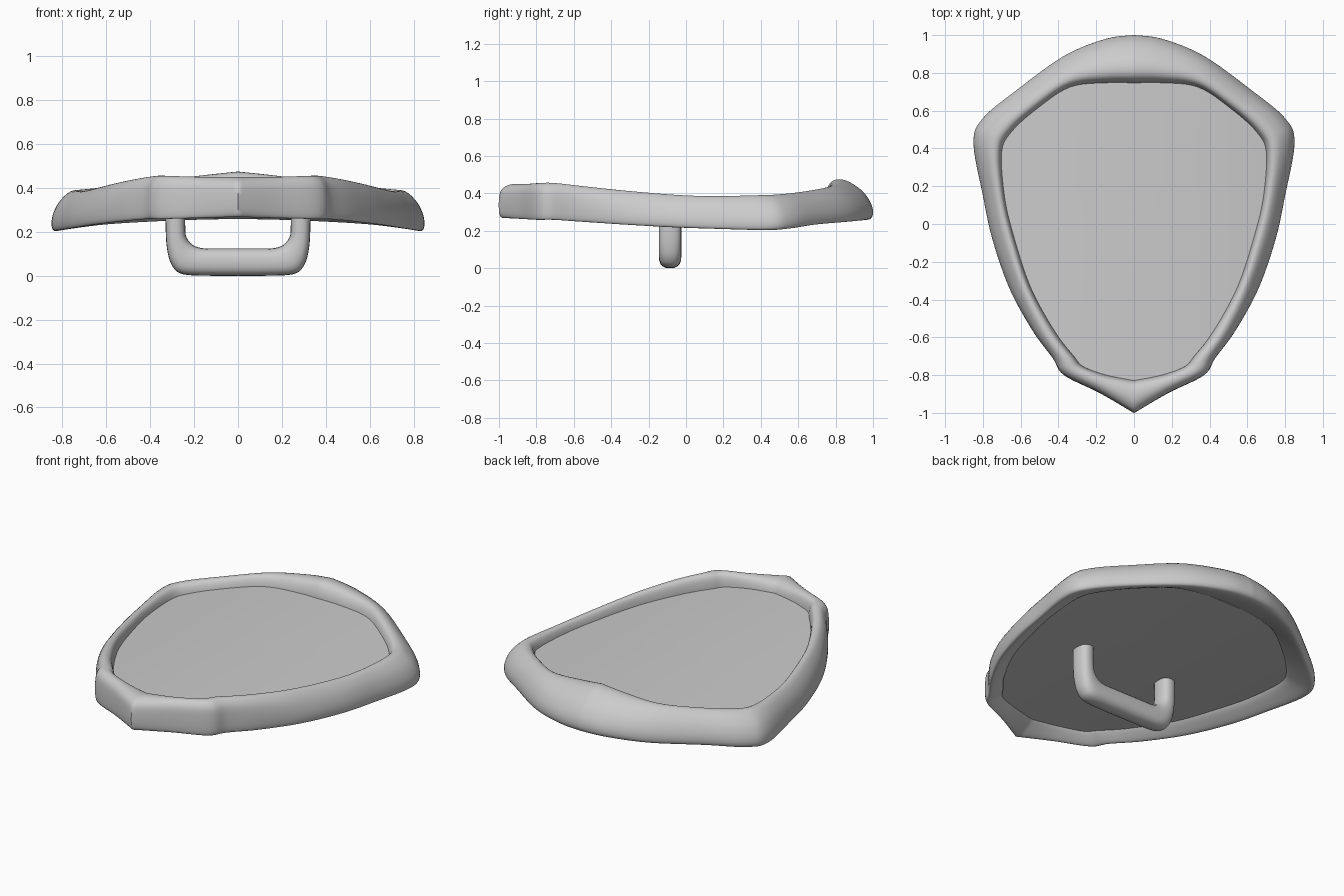
import bpy, bmesh, math
from mathutils import Vector

if "Cube" in bpy.data.objects:
    bpy.data.objects.remove(bpy.data.objects["Cube"])


def make_object(name, rings, close_rings=False, cap=False, angle=60):
    """Skin a list of closed point rings into a smooth mesh."""
    bm = bmesh.new()
    vr = [[bm.verts.new(p) for p in r] for r in rings]
    n = len(vr[0])
    for i in range(len(vr) if close_rings else len(vr) - 1):
        a, b = vr[i], vr[(i + 1) % len(vr)]
        for j in range(n):
            k = (j + 1) % n
            bm.faces.new((a[j], a[k], b[k], b[j]))
    if cap:
        bm.faces.new(vr[0])
        bm.faces.new(vr[-1])
    bmesh.ops.recalc_face_normals(bm, faces=bm.faces)
    me = bpy.data.meshes.new(name)
    bm.to_mesh(me)
    bm.free()
    ob = bpy.data.objects.new(name, me)
    bpy.context.collection.objects.link(ob)
    bpy.ops.object.select_all(action='DESELECT')
    bpy.context.view_layer.objects.active = ob
    ob.select_set(True)
    bpy.ops.object.shade_smooth_by_angle(angle=math.radians(angle))
    return ob


def smooth_path(pts, steps, closed=False):
    """Catmull-Rom interpolation of equal-length tuples."""
    v = [Vector(p) for p in pts]
    n = len(v)

    def at(i):
        return v[i % n] if closed else v[max(0, min(n - 1, i))]
    out = []
    for i in range(n if closed else n - 1):
        p0, p1, p2, p3 = at(i - 1), at(i), at(i + 1), at(i + 2)
        for s in range(steps):
            t = s / steps
            out.append(0.5 * (2 * p1 + (p2 - p0) * t
                              + (2 * p0 - 5 * p1 + 4 * p2 - p3) * t * t
                              + (3 * p1 - p0 - 3 * p2 + p3) * t ** 3))
    if not closed:
        out.append(v[-1])
    return out


# Half outline: outer x, y, inner x, y, bottom z, top z
half = [(0, 1, 0, .75, .26, .475),
        (.15, .98, .14, .75, .258, .46),
        (.37, .89, .34, .725, .25, .435),
        (.62, .71, .52, .605, .235, .41),
        (.80, .56, .65, .485, .213, .395),
        (.85, .43, .70, .38, .205, .39),
        (.80, .15, .685, .15, .212, .385),
        (.75, -.08, .64, -.05, .22, .392),
        (.66, -.34, .55, -.33, .235, .415),
        (.54, -.56, .42, -.57, .25, .44),
        (.43, -.71, .32, -.70, .26, .455),
        (.37, -.80, .27, -.755, .26, .455),
        (.18, -.895, .15, -.80, .265, .45),
        (0, -1, 0, -.83, .27, .45)]
right = smooth_path(half, 6)
left = [Vector((-s[0], s[1], -s[2], *s[3:])) for s in reversed(right[1:-1])]
stations = right + left

# Rim sections (0 outer to 1 inner, 0 bottom to 1 top): sloping and boxy
slope = [(.05, .02), (0, .18), (.05, .42), (.22, .7), (.5, .93), (.73, 1),
         (.9, .93), (1, .7), (1, .42), (.85, .26), (.5, .1), (.2, 0)]
boxy = [(.06, .02), (0, .2), (0, .55), (.07, .82), (.3, .97), (.6, 1),
        (.87, .92), (1, .7), (1, .42), (.85, .26), (.5, .1), (.2, 0)]
slope = smooth_path(slope, 3, True)
boxy = smooth_path(boxy, 3, True)

rim = []
for s in stations:
    k = max(0, min(1, (-.3 - s[1]) / .5))
    ring = []
    for a, b in zip(slope, boxy):
        t, h = a.lerp(b, k)
        ring.append((s[0] + (s[2] - s[0]) * t, s[1] + (s[3] - s[1]) * t,
                     s[4] + (s[5] - s[4]) * h))
    rim.append(ring)
make_object("shield_rim", rim, close_rings=True)


# Bowed panel, top skin then underside, edges buried in the rim
def panel_ring(scale, drop):
    ring = []
    for s in stations:
        x = (s[2] + .12 * (s[0] - s[2])) * scale
        y = (s[3] + .12 * (s[1] - s[3])) * scale
        ring.append((x, y, .387 - .05 * (x / .7) ** 2 - drop))
    return ring


scales = [.06, .25, .45, .65, .82, .93, 1]
panel = [panel_ring(f, 0) for f in scales]
panel += [panel_ring(f, .07) for f in reversed(scales)]
make_object("shield_panel", panel, cap=True, angle=40)

# Grip: outer x, z and inner x, z along one half, mirrored
grip_half = [(.33, .335, .24, .335), (.33, .22, .24, .21),
             (.323, .12, .232, .17), (.30, .045, .205, .14),
             (.25, .007, .165, .126), (.12, 0, .11, .125), (0, 0, 0, .125)]
g = smooth_path(grip_half, 5)
g += [Vector((-s[0], s[1], -s[2], s[3])) for s in reversed(g[:-1])]
grip = []
for s in g:
    ring = []
    for i in range(20):
        a = math.tau * i / 20
        c, d = math.cos(a), math.sin(a)
        u = .5 + .5 * math.copysign(abs(c) ** .8, c)
        y = -.085 + .06 * math.copysign(abs(d) ** .8, d)
        ring.append((s[0] + (s[2] - s[0]) * u, y, s[1] + (s[3] - s[1]) * u))
    grip.append(ring)
make_object("grip_handle", grip, cap=True)
